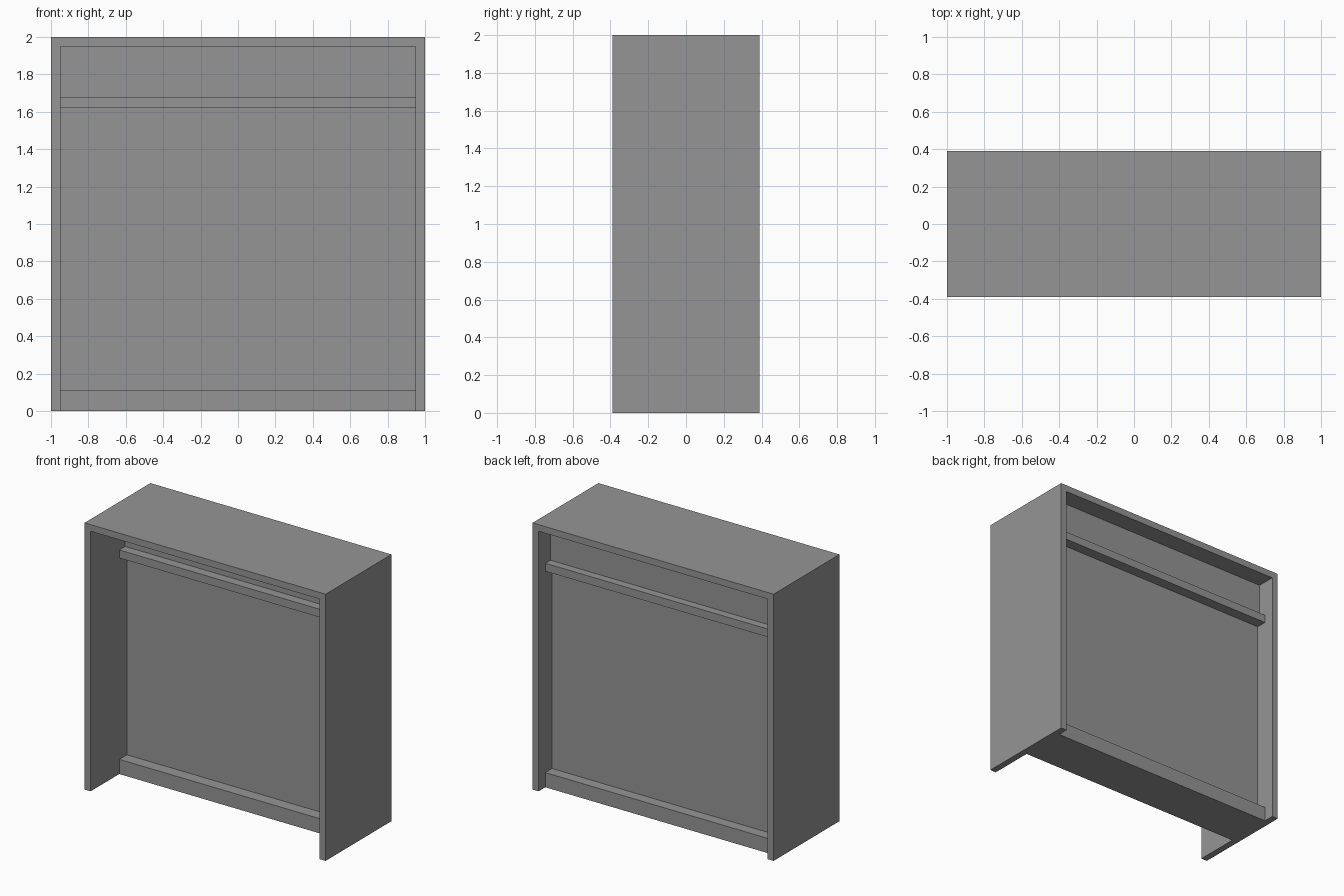
import bpy

cube = bpy.data.objects.get("Cube")
if cube:
    bpy.data.objects.remove(cube, do_unlink=True)

# Single plain grey
grey = bpy.data.materials.new("plain grey")
grey.use_nodes = True
grey.diffuse_color = (0.3, 0.3, 0.3, 1)
grey.node_tree.nodes["Principled BSDF"].inputs["Base Color"].default_value = grey.diffuse_color

WIDTH, DEPTH, HEIGHT, BOARD = 2.0, 0.78, 2.0, 0.05
INNER = WIDTH / 2 - BOARD


def box(name, x, y, z):
    """Box spanning the given (low, high) range on each axis."""
    spans = (x, y, z)
    bpy.ops.mesh.primitive_cube_add(size=1, location=[(a + b) / 2 for a, b in spans])
    ob = bpy.context.object
    ob.name = name
    ob.scale = [b - a for a, b in spans]
    bpy.ops.object.transform_apply(location=False, rotation=False, scale=True)
    ob.data.materials.append(grey)
    return ob


full_depth = (-DEPTH / 2, DEPTH / 2)
inside = (-INNER, INNER)
rail_depth = (-0.05, 0.31)

# Outer frame: two sides and a top board
box("left_side", (INNER, WIDTH / 2), full_depth, (0, HEIGHT))
box("right_side", (-WIDTH / 2, -INNER), full_depth, (0, HEIGHT))
box("top_board", inside, full_depth, (HEIGHT - BOARD, HEIGHT))

# Bottom sill and cross rail
box("bottom_sill", inside, rail_depth, (0, 0.11))
box("cross_rail", inside, rail_depth, (1.62, 1.68))

# Infill panels, the upper one slightly thicker
box("lower_panel", inside, (0.04, 0.23), (0.11, 1.62))
box("upper_panel", inside, (0.02, 0.25), (1.68, HEIGHT - BOARD))
